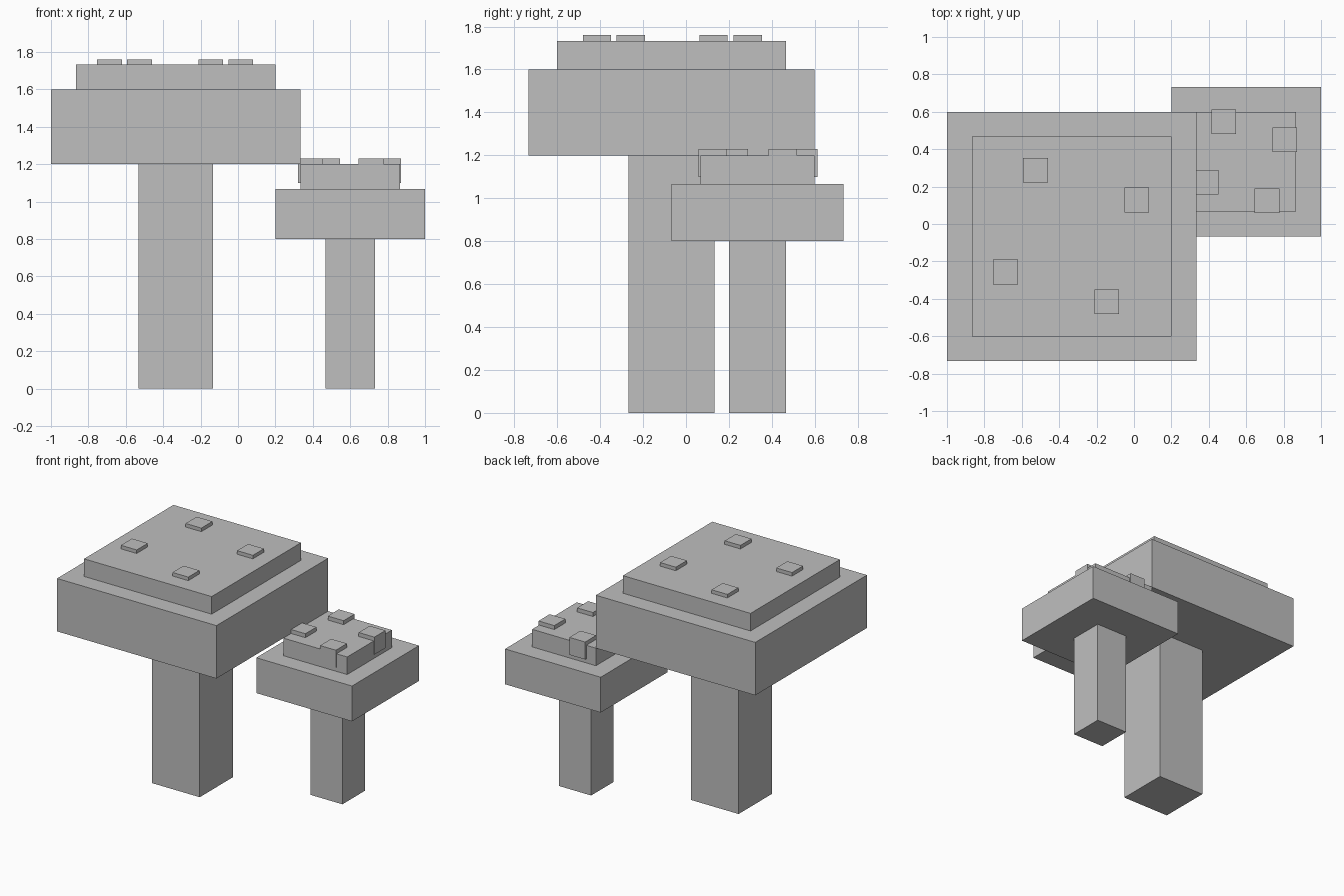
import bpy
import bmesh
from mathutils import Matrix, Vector

default = bpy.data.objects.get("Cube")
if default:
    bpy.data.objects.remove(default)

grey = bpy.data.materials.new("plain_grey")
grey.use_nodes = True
colour = (0.52, 0.52, 0.52, 1)
grey.diffuse_color = colour
grey.node_tree.nodes["Principled BSDF"].inputs["Base Color"].default_value = colour

SPOT = 0.132


def boxes(name, items):
    """One object made of boxes, each given as (centre, size)."""
    bm = bmesh.new()
    for centre, size in items:
        place = Matrix.Translation(centre) @ Matrix.Diagonal((*size, 1))
        bmesh.ops.create_cube(bm, size=1, matrix=place)
    mesh = bpy.data.meshes.new(name)
    bm.to_mesh(mesh)
    bm.free()
    mesh.materials.append(grey)
    bpy.context.collection.objects.link(bpy.data.objects.new(name, mesh))


def slab(name, x, y, width, bottom, top):
    centre = Vector((x, y, (bottom + top) / 2))
    boxes(name, [(centre, (width, width, top - bottom))])


def mushroom(prefix, x, y, stem, cap, crown, levels, spots):
    stem_top, cap_top, crown_top, spot_top = levels
    slab(prefix + "_stem", x, y, stem, 0, stem_top)
    slab(prefix + "_cap", x, y, cap, stem_top, cap_top)
    slab(prefix + "_crown", x, y, crown, cap_top, crown_top)
    # Cube spots sunk into the crown
    boxes(prefix + "_spots",
          [((sx, sy, spot_top - SPOT / 2), (SPOT,) * 3) for sx, sy in spots])


mushroom("large", -0.333, -0.067, 0.4, 1.333, 1.067, (1.2, 1.6, 1.733, 1.76),
         [(-0.527, 0.287), (0.015, 0.128), (-0.687, -0.257), (-0.145, -0.415)])

mushroom("small", 0.6, 0.333, 0.267, 0.8, 0.533, (0.8, 1.067, 1.2, 1.23),
         [(0.48, 0.547), (0.806, 0.45), (0.387, 0.224), (0.711, 0.125)])
